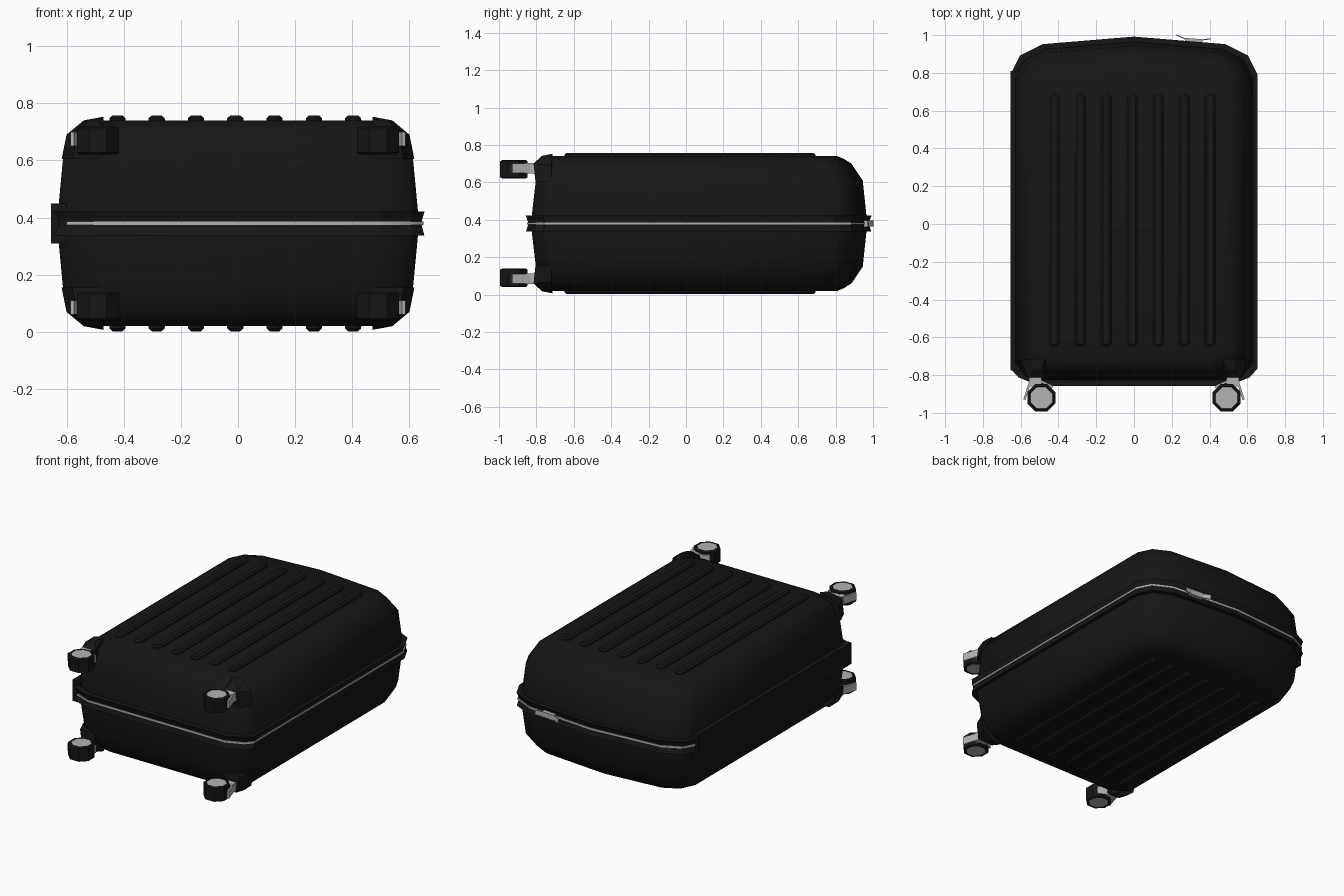
import bpy, bmesh, math
from mathutils import Vector

if "Cube" in bpy.data.objects:
    bpy.data.objects.remove(bpy.data.objects["Cube"])

MID = 0.38  # height of the zip plane


def material(name, rgb):
    m = bpy.data.materials.new(name)
    m.diffuse_color = (*rgb, 1)
    m.use_nodes = True
    m.node_tree.nodes["Principled BSDF"].inputs["Base Color"].default_value = m.diffuse_color
    return m


BLACK = material("black_plastic", (0.008, 0.008, 0.008))
GREY = material("grey_metal", (0.45, 0.45, 0.45))


def finish(name, bm, mat, angle=35):
    bmesh.ops.recalc_face_normals(bm, faces=bm.faces[:])
    me = bpy.data.meshes.new(name)
    bm.to_mesh(me)
    bm.free()
    ob = bpy.data.objects.new(name, me)
    bpy.context.collection.objects.link(ob)
    me.materials.append(mat)
    bpy.ops.object.select_all(action='DESELECT')
    ob.select_set(True)
    bpy.context.view_layer.objects.active = ob
    bpy.ops.object.shade_smooth_by_angle(angle=math.radians(angle))
    return ob


def loft(name, rings, mat, angle=35):
    bm = bmesh.new()
    vs = [[bm.verts.new(p) for p in r] for r in rings]
    n = len(rings[0])
    for a, b in zip(vs, vs[1:]):
        for i in range(n):
            j = (i + 1) % n
            bm.faces.new((a[i], a[j], b[j], b[i]))
    bm.faces.new(vs[0])
    bm.faces.new(vs[-1])
    return finish(name, bm, mat, angle)


def hull(name, pts, mat):
    bm = bmesh.new()
    for p in pts:
        bm.verts.new(p)
    bmesh.ops.convex_hull(bm, input=bm.verts[:])
    return finish(name, bm, mat, 25)


def slab(name, a, b, thick, z, h, mat):
    # upright plate running from a to b in plan
    a, b = Vector(a), Vector(b)
    d = (b - a).normalized() * thick / 2
    n = Vector((-d.y, d.x))
    plan = [a + n, b + n, b - n, a - n]
    return loft(name, [[(p.x, p.y, z + s * h / 2) for p in plan] for s in (-1, 1)], mat, 20)


# plan outline, normalised to half width 0.65, back 1.0, front 0.85
HALF = [(0.50, -0.85), (0.61, -0.805), (0.65, -0.76), (0.65, 0.80), (0.60, 0.90), (0.48, 0.96)]
PLAN = HALF + [(0, 1.0)] + [(-x, y) for x, y in reversed(HALF)]


def outline(z, hx, back, front):
    return [(x * hx / 0.65, y * (back if y > 0 else front / 0.85), z) for x, y in PLAN]


# two shell halves as one lofted body
prof = [(0.36, 0.49, 0.81, 0.72), (0.345, 0.53, 0.845, 0.75), (0.32, 0.565, 0.885, 0.78),
        (0.23, 0.612, 0.945, 0.803), (0.04, 0.63, 0.965, 0.825)]
rings = [outline(MID - d, *r) for d, *r in prof] + [outline(MID + d, *r) for d, *r in reversed(prof)]
loft("shell", rings, BLACK, 45)

# flared rim band with a shallow groove
band = [(-0.042, 0.62, 0.95, 0.82), (-0.042, 0.652, 0.99, 0.855), (-0.012, 0.644, 0.98, 0.846),
        (0.012, 0.644, 0.98, 0.846), (0.042, 0.653, 0.992, 0.857), (0.042, 0.62, 0.95, 0.82)]
loft("rim_band", [outline(MID + d, *r) for d, *r in band], BLACK, 20)

# zip on three sides, open along the hinge side
bm = bmesh.new()
path = [(x, y) for x, y in PLAN[:10]]
path = [(-0.60, -0.815), (-0.50, -0.85)] + path + [(-0.60, 0.90)]
cols = []
for x, y in path:
    col = []
    for k, dz in ((0.985, -0.006), (0.999, -0.006), (0.999, 0.006), (0.985, 0.006)):
        fy = 0.985 if y > 0 else 1.0
        col.append(bm.verts.new((x * k, y * k * fy, MID + dz)))
    cols.append(col)
for a, b in zip(cols, cols[1:]):
    for i in range(4):
        bm.faces.new((a[i], a[(i + 1) % 4], b[(i + 1) % 4], b[i]))
bm.faces.new(cols[0])
bm.faces.new(cols[-1])
finish("zip", bm, GREY)

# hinge strip on the left side
loft("hinge_strip", [[(x, y, MID + z) for y, z in ((-0.775, -0.07), (0.81, -0.07), (0.81, 0.07), (-0.775, 0.07))]
                     for x in (-0.655, -0.60)], BLACK)

# zip pulls on the back edge
slab("zip_pull_left", (0.225, 1.0), (0.29, 0.972), 0.006, MID, 0.03, GREY)
slab("zip_pull_right", (0.34, 0.972), (0.405, 0.98), 0.006, MID, 0.03, GREY)
slab("zip_slider", (0.27, 0.97), (0.36, 0.963), 0.03, MID, 0.035, GREY)


# raised ribs on both broad faces
def rib_ring(x0, r, z):
    pts = []
    for cy, start in ((0.665, 0), (-0.622, 180)):
        for i in range(7):
            a = math.radians(start + i * 30)
            pts.append((x0 + r * math.cos(a), cy + r * math.sin(a), z))
    return pts


for s in (-1, 1):
    for i in range(7):
        x0 = -0.422 + i * 0.1375
        loft("rib", [rib_ring(x0, r, MID + s * d) for r, d in
                     ((0.029, 0.35), (0.028, 0.368), (0.017, 0.378))], BLACK, 40)


def wheel_ring(cx, r, z):
    return [(cx + r * math.cos(math.radians(22.5 + 45 * i)),
             -0.92 + r * math.sin(math.radians(22.5 + 45 * i)), z) for i in range(8)]


# corner mounts, forks and wheels
for sx in (-1, 1):
    for sz in (-1, 1):
        def P(x, y, d):
            return (sx * x, y, MID + sz * d)
        hull("wheel_mount", [P(0.47, -0.805, 0.225), P(0.58, -0.805, 0.225), P(0.617, -0.72, 0.225),
                             P(0.47, -0.72, 0.225), P(0.47, -0.815, 0.32), P(0.56, -0.815, 0.32),
                             P(0.60, -0.72, 0.31), P(0.49, -0.77, 0.362), P(0.53, -0.77, 0.355),
                             P(0.47, -0.715, 0.373), P(0.54, -0.715, 0.36)], BLACK)
        zc = MID + sz * 0.295
        slab("fork_stem", (sx * 0.523, -0.77), (sx * 0.523, -0.86), 0.065, zc, 0.055, GREY)
        slab("fork_outer", (sx * 0.55, -0.835), (sx * 0.58, -0.93), 0.012, zc, 0.05, GREY)
        slab("fork_inner", (sx * 0.50, -0.83), (sx * 0.43, -0.862), 0.012, zc, 0.05, GREY)
        cx, zw = sx * 0.49, MID + sz * 0.29
        loft("wheel_tyre", [wheel_ring(cx, r, zw + d) for r, d in
                            ((0.062, -0.042), (0.066, -0.05), (0.080, -0.043), (0.080, 0.043),
                             (0.066, 0.05), (0.062, 0.042))], BLACK, 20)
        loft("wheel_hub", [wheel_ring(cx, 0.062, zw + d) for d in (-0.046, 0.046)], GREY, 20)
